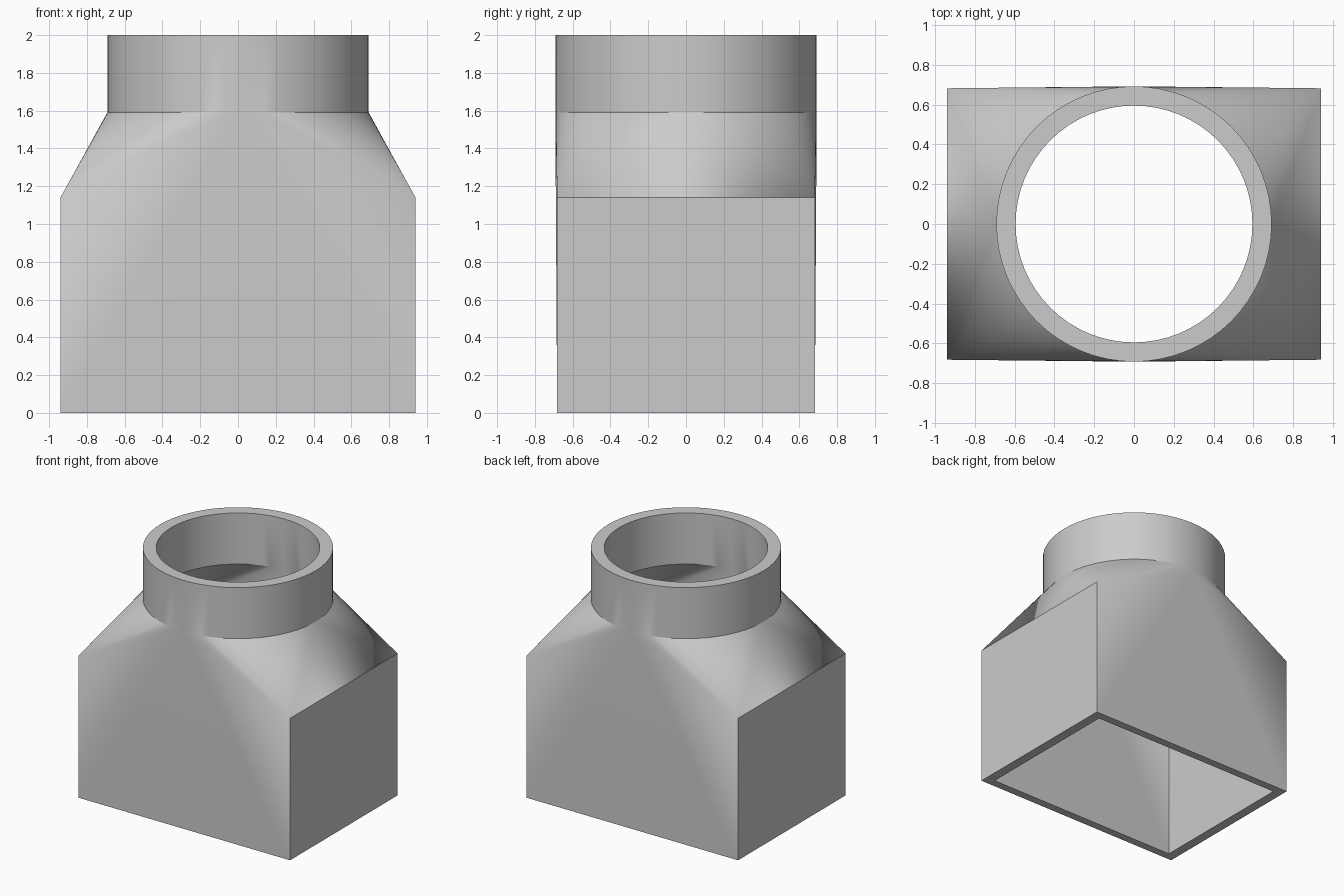
import bpy
import bmesh
from math import cos, sin, pi, radians

cube = bpy.data.objects.get("Cube")
if cube:
    bpy.data.objects.remove(cube, do_unlink=True)

SEG = 64                 # sides of the round collar
QUARTER = SEG // 4
SHOULDER, NECK, TOP = 1.14, 1.59, 2.0

grey = bpy.data.materials.new("grey")
grey.use_nodes = True
grey.diffuse_color = (0.6, 0.6, 0.6, 1)
grey.node_tree.nodes["Principled BSDF"].inputs["Base Color"].default_value = (0.6, 0.6, 0.6, 1)


def duct_skin(bm, half_x, half_y, radius):
    """Rectangular duct that blends into a round collar; returns its end rings."""
    corners = [(half_x, half_y), (-half_x, half_y), (-half_x, -half_y), (half_x, -half_y)]
    base = [bm.verts.new((x, y, 0)) for x, y in corners]
    shoulder = [bm.verts.new((x, y, SHOULDER)) for x, y in corners]

    def ring(z):
        return [bm.verts.new((radius * cos(2 * pi * i / SEG), radius * sin(2 * pi * i / SEG), z))
                for i in range(SEG)]

    neck, rim = ring(NECK), ring(TOP)

    # Round collar
    for i in range(SEG):
        j = (i + 1) % SEG
        bm.faces.new((neck[i], neck[j], rim[j], rim[i]))

    for k in range(4):
        n = (k + 1) % 4
        # Corner fan from the shoulder to a quarter of the neck
        for i in range(k * QUARTER, (k + 1) * QUARTER):
            bm.faces.new((shoulder[k], neck[(i + 1) % SEG], neck[i]))
        apex = neck[n * QUARTER % SEG]
        if k % 2 == 0:
            # Front and back walls run from the base straight to the neck
            bm.faces.new((base[k], base[n], apex))
            bm.faces.new((base[k], apex, shoulder[k]))
            bm.faces.new((base[n], shoulder[n], apex))
        else:
            # Side walls are upright with a sloping gable
            bm.faces.new((base[k], base[n], shoulder[n], shoulder[k]))
            bm.faces.new((shoulder[k], shoulder[n], apex))
    return base, rim


bm = bmesh.new()
outer = duct_skin(bm, 0.94, 0.682, 0.692)
inner = duct_skin(bm, 0.863, 0.617, 0.595)

# Flat rims joining the outer and inner skins
for out_ring, in_ring in zip(outer, inner):
    count = len(out_ring)
    for i in range(count):
        j = (i + 1) % count
        bm.faces.new((out_ring[i], out_ring[j], in_ring[j], in_ring[i]))
bmesh.ops.recalc_face_normals(bm, faces=bm.faces)

mesh = bpy.data.meshes.new("duct_adapter")
bm.to_mesh(mesh)
bm.free()
mesh.materials.append(grey)
adapter = bpy.data.objects.new("duct_adapter", mesh)
bpy.context.collection.objects.link(adapter)

bpy.ops.object.select_all(action="DESELECT")
adapter.select_set(True)
bpy.context.view_layer.objects.active = adapter
bpy.ops.object.shade_smooth_by_angle(angle=radians(20))
